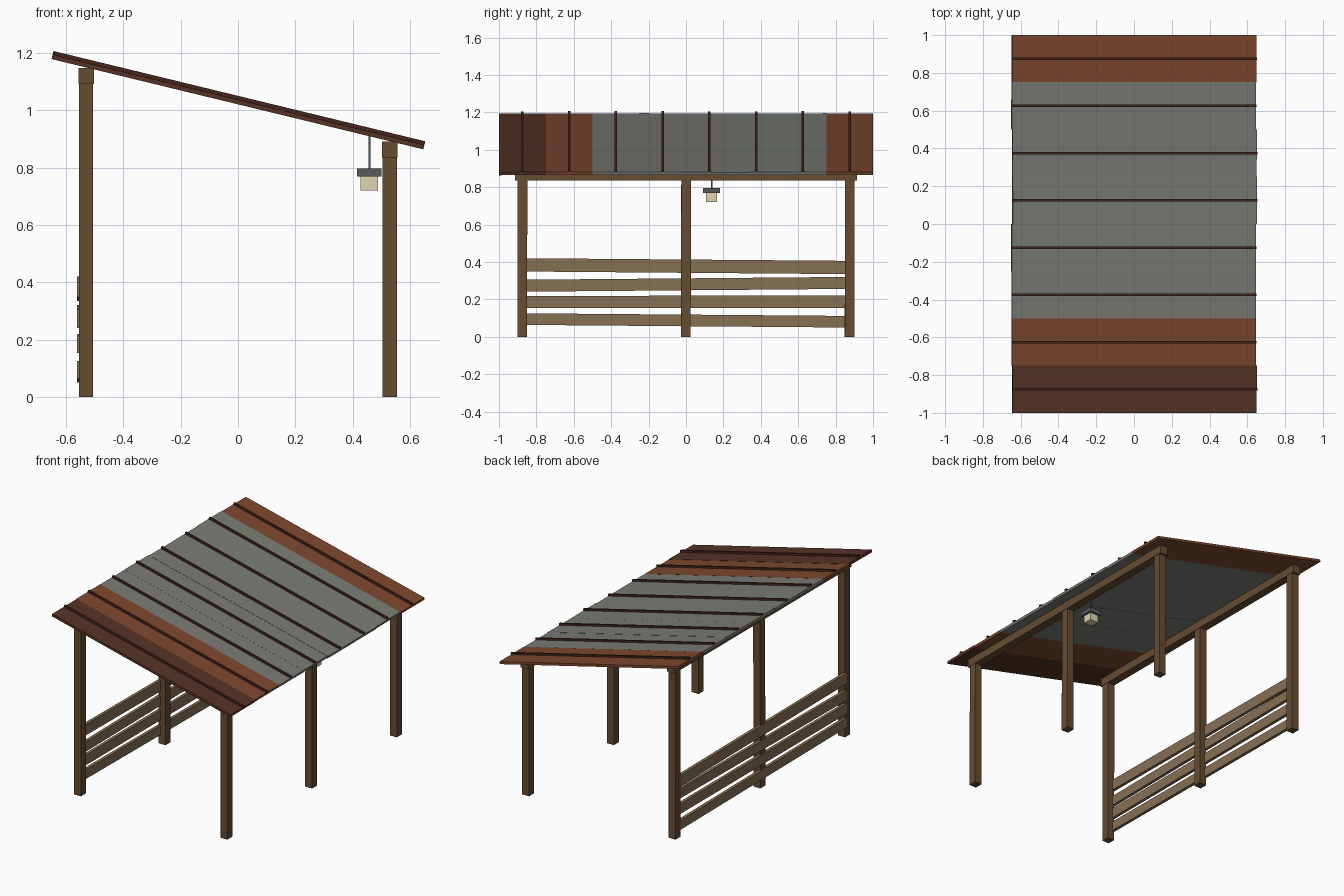
import bpy, math, random
from mathutils import Matrix, Vector

if "Cube" in bpy.data.objects:
    bpy.data.objects.remove(bpy.data.objects["Cube"])

random.seed(4)
ROOF_ANGLE = math.radians(13.65)


def material(name, r, g, b):
    m = bpy.data.materials.new(name)
    m.diffuse_color = [((c / 255 + 0.055) / 1.055) ** 2.4 for c in (r, g, b)] + [1]
    m.use_nodes = True
    m.node_tree.nodes["Principled BSDF"].inputs["Base Color"].default_value = m.diffuse_color
    return m


wood = material("post wood", 102, 76, 49)
board = material("weathered board", 134, 112, 84)
rust = material("rust", 126, 72, 47)
dark_rust = material("dark rust", 86, 51, 38)
rib_brown = material("rib brown", 70, 38, 28)
tin = material("tin", 122, 124, 117)
iron = material("iron", 88, 89, 90)
glass = material("lamp glass", 224, 212, 176)


def box(name, size, mat, matrix):
    bpy.ops.mesh.primitive_cube_add(size=1)
    o = bpy.context.object
    o.name = name
    o.data.transform(matrix @ Matrix.Diagonal((*size, 1)))
    o.data.materials.append(mat)
    return o


def at(x, y, z):
    return Matrix.Translation((x, y, z))


# posts and the beams they carry: tall left side, short right side
for side, x, top in (("left", -0.53, 1.148), ("right", 0.529, 0.891)):
    for label, y in (("front", -0.875), ("middle", 0), ("back", 0.875)):
        height = top - 0.03
        lean = Matrix.Rotation(random.uniform(-0.003, 0.003), 4, 'X')
        box(f"{side}_{label}_post", (0.05, 0.052, height), wood,
            at(x, y, height / 2) @ lean)
    box(f"{side}_beam", (0.054, 1.83, 0.056), wood, at(x, 0, top - 0.028))

# crooked boards along the left side: centre height and rise from front to back
for i, (z, rise, h) in enumerate(((0.088, -0.014, 0.062), (0.187, 0.001, 0.066),
                                  (0.281, 0.015, 0.064), (0.378, -0.014, 0.071))):
    box(f"side_board_{i + 1}", (0.02, 1.735, h), board,
        at(-0.552, -0.002, z) @ Matrix.Rotation(rise / 1.73, 4, 'X'))

# sloping roof: eight sheets, each with a rib down the middle
slope = at(0, 0, 1.03) @ Matrix.Rotation(ROOF_ANGLE, 4, 'Y')
sheet_mats = [dark_rust, rust] + [tin] * 5 + [rust]
for i, mat in enumerate(sheet_mats):
    y = -0.875 + i * 0.25
    wobble = Matrix.Rotation(random.uniform(-0.008, 0.008), 4, 'X')
    place = slope @ at(random.uniform(-0.003, 0.003), y, 0) @ wobble
    box(f"roof_sheet_{i + 1}", (1.33, 0.252, 0.016), mat, place)
    box(f"roof_rib_{i + 1}", (1.33, 0.013, 0.013), rib_brown, place @ at(0, 0, 0.0135))

# hanging lamp
box("lamp_rod", (0.007, 0.007, 0.125), iron, at(0.458, 0.137, 0.855))
box("lamp_cap", (0.086, 0.09, 0.028), iron, at(0.458, 0.137, 0.783))
box("lamp_glass", (0.06, 0.06, 0.05), glass, at(0.458, 0.137, 0.745))
